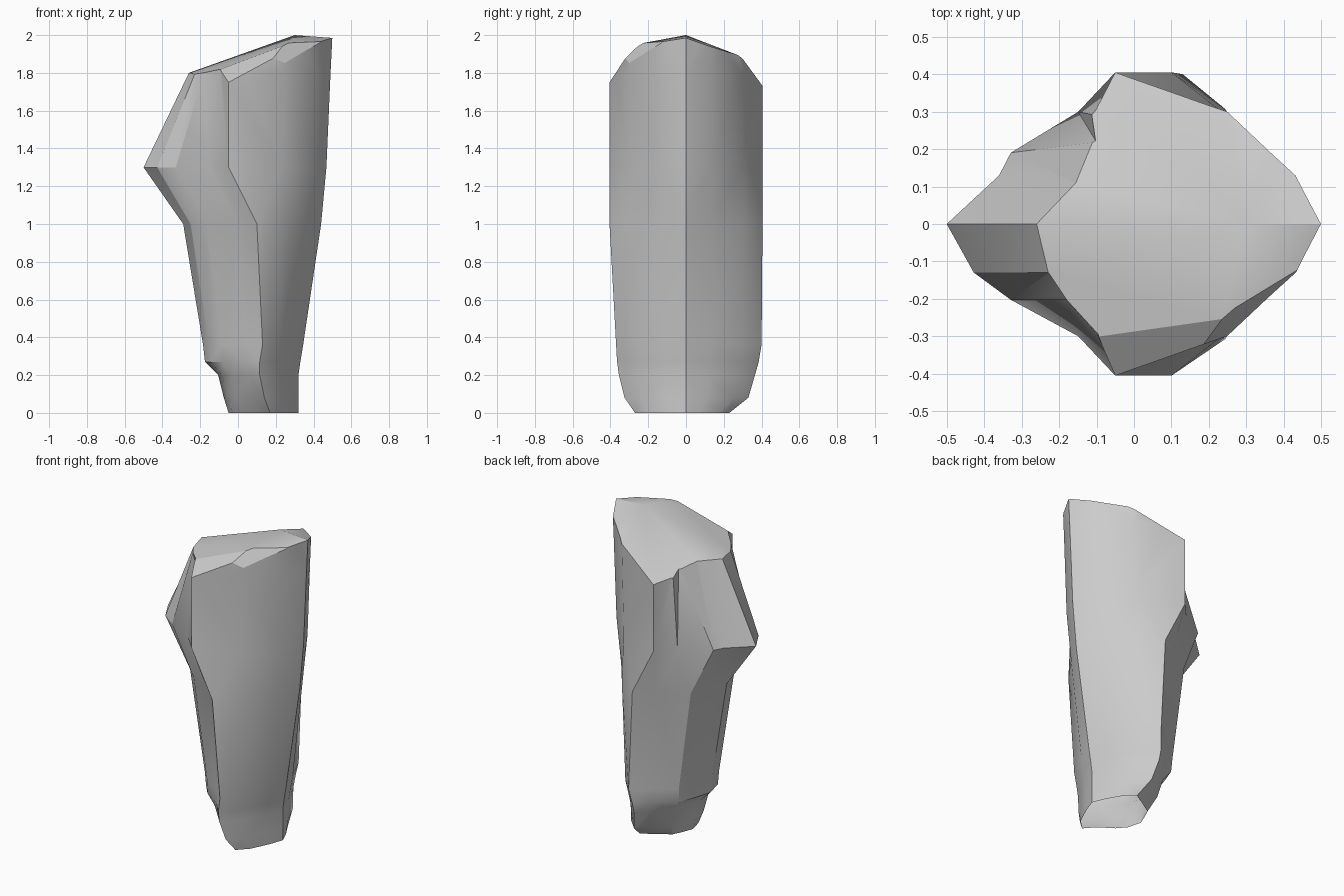
import bpy, bmesh
from mathutils import Vector

cube = bpy.data.objects.get("Cube")
if cube:
    bpy.data.objects.remove(cube)

# Stone colour
stone = bpy.data.materials.new("grey stone")
stone.use_nodes = True
grey = (0.6, 0.6, 0.6, 1)
stone.diffuse_color = grey
stone.node_tree.nodes["Principled BSDF"].inputs["Base Color"].default_value = grey

# Outline quarters as (reach from ridge, share of depth): side, front bulge, back bulge
SIDE = [(1, 0), (0.88, 0.32), (0.55, 0.74), (0, 1)]
FRONT = [(0.22, 0.74), (0.62, 0.5), (0.84, 0.32), (1, 0)]
LOWER = (
    [(1, 0), (0.8, 0.32), (0.42, 0.76), (0, 1)],
    [(0.26, 0.76), (0.68, 0.53), (0.9, 0.32), (1, 0)],
    [(0.88, 0.3), (0.75, 0.56), (0.3, 0.83)],
)
BULGE = (SIDE, FRONT, [(0.69, 0.32), (0.62, 0.47), (0.22, 0.74)])
TOP = (SIDE, FRONT, [(0.5, 0.27), (0.24, 0.54), (0.28, 0.72)])

# Outline, height, left reach, right reach, ridge x, front depth, back depth
LEVELS = [
    (LOWER, 0, -0.05, 0.32, 0.17, 0.27, 0.23),
    (LOWER, 0.08, -0.075, 0.32, 0.14, 0.325, 0.33),
    (LOWER, 0.2, -0.105, 0.32, 0.115, 0.355, 0.365),
    (LOWER, 0.27, -0.175, 0.33, 0.115, 0.365, 0.385),
    (LOWER, 0.36, -0.185, 0.345, 0.13, 0.37, 0.4),
    (LOWER, 1, -0.29, 0.44, 0.1, 0.405, 0.405),
    (BULGE, 1.3, -0.5, 0.468, -0.05, 0.405, 0.405),
    (TOP, 1.8, -0.26, 0.49, -0.05, 0.405, 0.405),
    (TOP, 2.1, -0.12, 0.505, -0.05, 0.405, 0.405),
]


def ring(bm, outline, z, left, right, ridge, front, back):
    side, front_bulge, back_bulge = outline
    pts = [(ridge + (right - ridge) * t, -front * d) for t, d in side]
    pts += [(ridge + (left - ridge) * t, -front * d) for t, d in front_bulge]
    pts += [(ridge + (left - ridge) * t, back * d) for t, d in back_bulge]
    pts += [(ridge + (right - ridge) * t, back * d) for t, d in side[:0:-1]]
    return [bm.verts.new((x, y, z)) for x, y in pts]


def slice_top(bm, a, b, c):
    """Cut away everything above the plane through three points and cap it."""
    a, b, c = Vector(a), Vector(b), Vector(c)
    normal = (b - a).cross(c - a).normalized()
    if normal.z < 0:
        normal.negate()
    geom = bm.verts[:] + bm.edges[:] + bm.faces[:]
    bmesh.ops.bisect_plane(bm, geom=geom, dist=1e-5, plane_co=a, plane_no=normal, clear_outer=True)
    rim = [e for e in bm.edges if e.is_boundary and e.verts[0].co.z > 1]
    if rim:
        bmesh.ops.holes_fill(bm, edges=rim, sides=0)


# Loft the rock body through its levels, leaving the underside open
bm = bmesh.new()
rings = [ring(bm, *level) for level in LEVELS]
for low, high in zip(rings, rings[1:]):
    for i in range(len(low)):
        j = (i + 1) % len(low)
        bm.faces.new((low[i], low[j], high[j], high[i]))
bm.faces.new(rings[-1])
bmesh.ops.triangulate(bm, faces=[f for f in bm.faces if len(f.verts) == 4])

# Broken top: front and back slopes, right corner, front chamfers
PEAK, SHOULDER = (0.3, 0, 2), (-0.26, 0, 1.8)
RIGHT_TIP = (0.5, 0, 1.985)
FRONT_L, FRONT_R = (-0.09, -0.3, 1.82), (0.26, -0.22, 1.975)
slice_top(bm, SHOULDER, PEAK, FRONT_L)
slice_top(bm, SHOULDER, PEAK, (-0.05, 0.41, 1.73))
slice_top(bm, PEAK, RIGHT_TIP, (0.43, -0.13, 1.965))
slice_top(bm, PEAK, RIGHT_TIP, (0.42, 0.13, 1.94))
slice_top(bm, FRONT_L, FRONT_R, (-0.05, -0.405, 1.75))
slice_top(bm, FRONT_R, (0.43, -0.13, 1.96), (0.24, -0.3, 1.86))
bmesh.ops.recalc_face_normals(bm, faces=bm.faces[:])

mesh = bpy.data.meshes.new("rock_pillar")
bm.to_mesh(mesh)
bm.free()
mesh.materials.append(stone)
rock = bpy.data.objects.new("rock_pillar", mesh)
bpy.context.collection.objects.link(rock)

# Soft facets with crisp ridges
bpy.ops.object.select_all(action="DESELECT")
rock.select_set(True)
bpy.context.view_layer.objects.active = rock
bpy.ops.object.shade_smooth_by_angle(angle=0.5)
